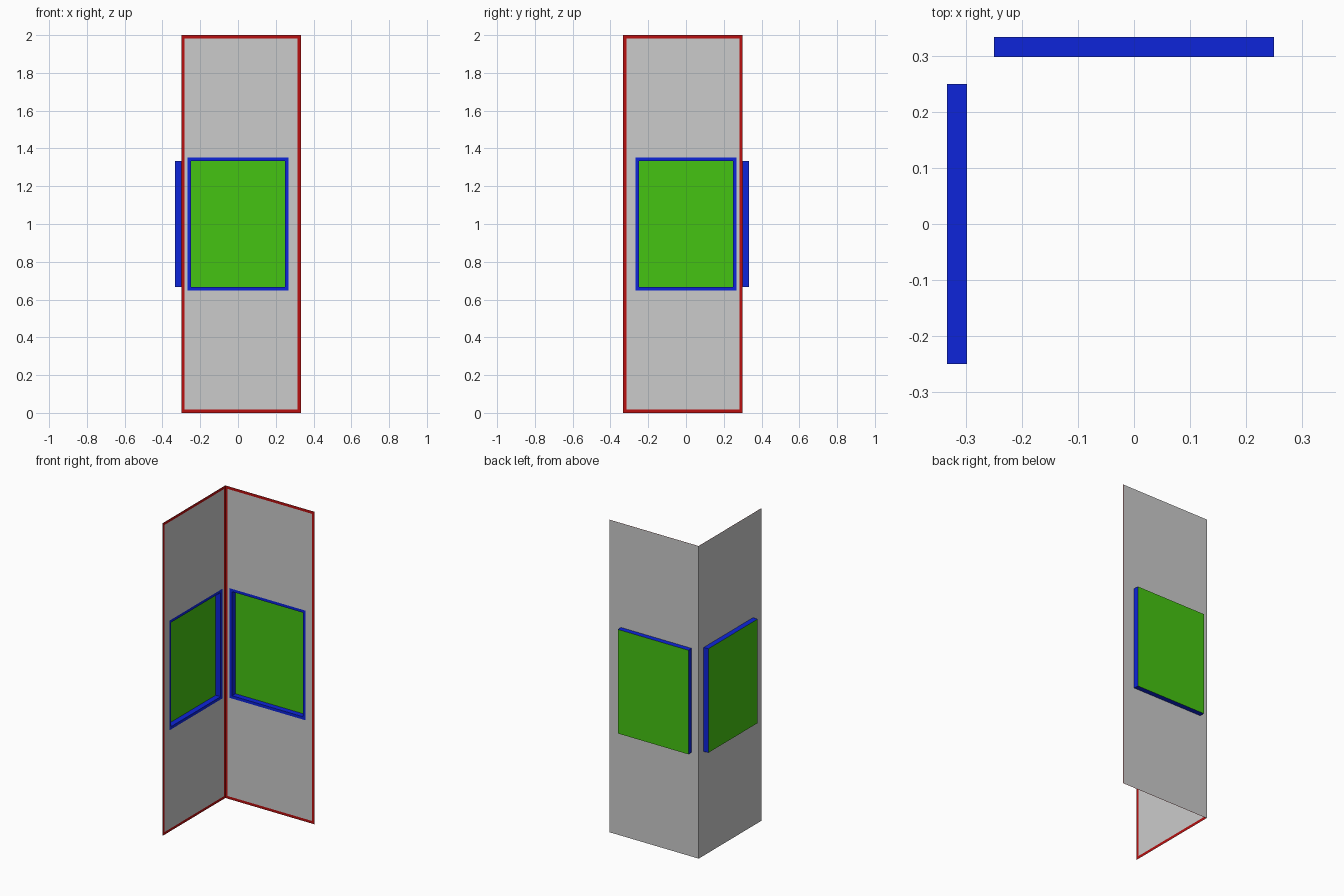
import bpy
import bmesh

cube = bpy.data.objects.get("Cube")
if cube:
    bpy.data.objects.remove(cube, do_unlink=True)


def make_material(name, rgb):
    mat = bpy.data.materials.new(name)
    mat.use_nodes = True
    mat.diffuse_color = (*rgb, 1)
    mat.node_tree.nodes["Principled BSDF"].inputs["Base Color"].default_value = (*rgb, 1)
    return mat


GREY = make_material("wall grey", (0.6, 0.6, 0.6))
RED = make_material("trim red", (0.48, 0.005, 0.005))
BLUE = make_material("frame blue", (0.004, 0.018, 0.7))
GREEN = make_material("pane green", (0.06, 0.55, 0.006))

# Rectangles are (low along, high along, bottom, top)
CORNER = 0.3
OUTER = 0.333
WALL = (-CORNER, OUTER, 0, 2)
OPENING = (-0.25, 0.25, 0.667, 1.333)
LIFT = 0.002


def grow(rect, d):
    a, b, c, e = rect
    return (a - d, b + d, c - d, e + d)


def loop(bm, rect, depth):
    a, b, c, e = rect
    return [bm.verts.new((x, depth, z)) for x, z in ((a, c), (b, c), (b, e), (a, e))]


def finish(bm, name, mat, side):
    # The side wall is the back wall reflected across the corner diagonal
    if side:
        for v in bm.verts:
            v.co.x, v.co.y = -v.co.y, -v.co.x
        bmesh.ops.reverse_faces(bm, faces=bm.faces)
    mesh = bpy.data.meshes.new(name)
    bm.to_mesh(mesh)
    bm.free()
    mesh.materials.append(mat)
    obj = bpy.data.objects.new(name, mesh)
    bpy.context.collection.objects.link(obj)


def band(name, mat, side, rect_a, depth_a, rect_b, depth_b):
    """Four quads joining two rectangular loops."""
    bm = bmesh.new()
    p, q = loop(bm, rect_a, depth_a), loop(bm, rect_b, depth_b)
    for i in range(4):
        j = (i + 1) % 4
        bm.faces.new((p[i], p[j], q[j], q[i]))
    finish(bm, name, mat, side)


def pane(name, mat, side, rect, depth):
    bm = bmesh.new()
    bm.faces.new(loop(bm, rect, depth))
    finish(bm, name, mat, side)


for side, label in ((False, "back"), (True, "right")):
    front = CORNER - LIFT
    # Wall panel with its window opening
    band(label + "_wall", GREY, side, WALL, CORNER, OPENING, CORNER)
    # Border trim on the inner face
    band(label + "_wall_trim", RED, side, WALL, front, grow(WALL, -0.017), front)
    # Flat window frame, recess sides and pane
    band(label + "_window_frame", BLUE, side, grow(OPENING, 0.018), front, OPENING, front)
    band(label + "_window_recess", BLUE, side, OPENING, front, OPENING, OUTER)
    pane(label + "_window_pane", GREEN, side, OPENING, OUTER)
